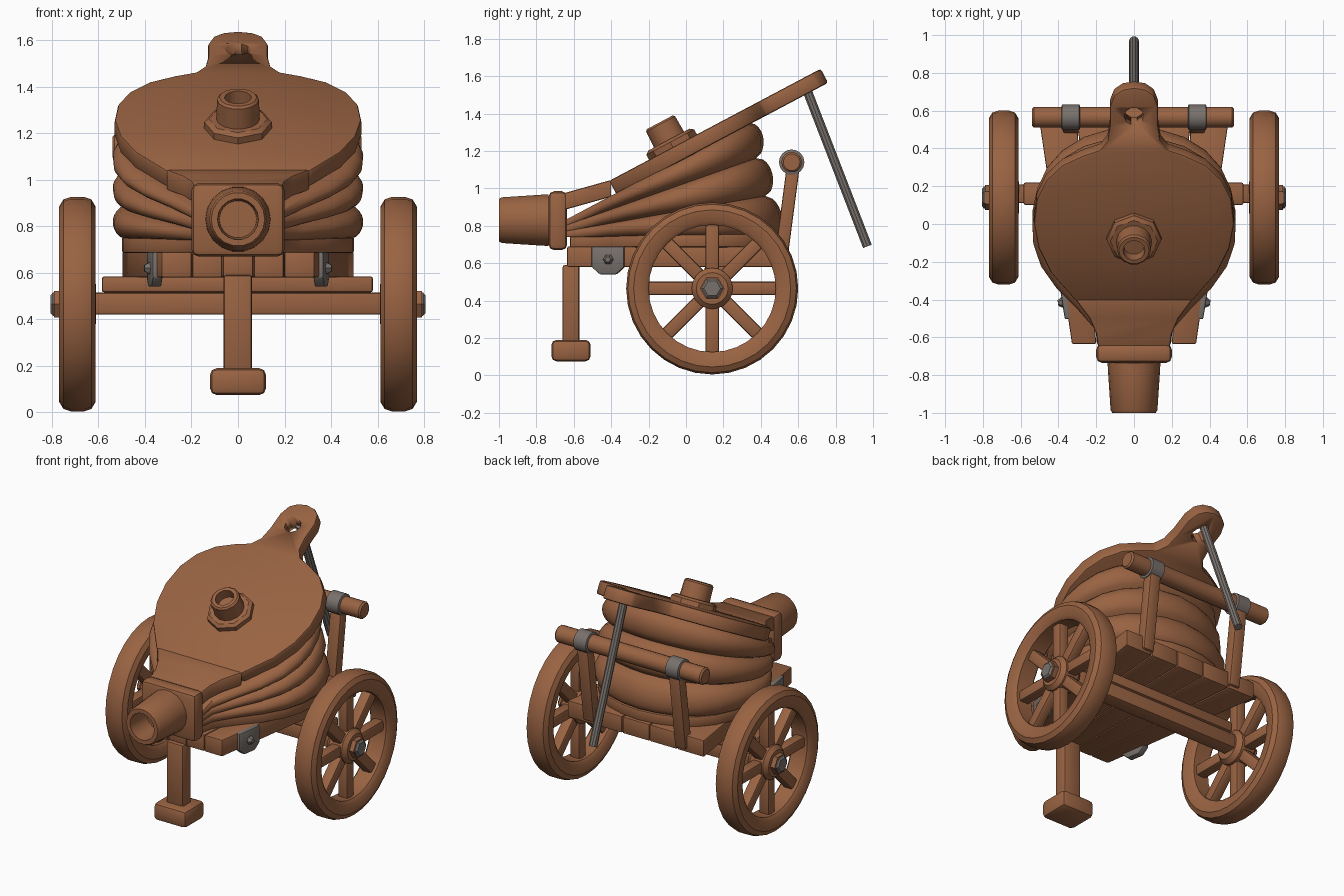
import bpy, bmesh, math
from mathutils import Vector, Matrix

cube = bpy.data.objects.get("Cube")
if cube:
    bpy.data.objects.remove(cube, do_unlink=True)


def material(name, rgb):
    m = bpy.data.materials.new(name)
    m.use_nodes = True
    m.diffuse_color = (*rgb, 1)
    m.node_tree.nodes["Principled BSDF"].inputs["Base Color"].default_value = (*rgb, 1)
    return m


WOOD = material("warm brown wood", (0.32, 0.125, 0.055))
IRON = material("dull grey iron", (0.19, 0.165, 0.15))


def finish(bm, name, mat, bevel=0.0, matrix=None):
    """Turn a bmesh into a shaded, optionally bevelled object."""
    if matrix:
        bm.transform(matrix)
    bmesh.ops.recalc_face_normals(bm, faces=bm.faces)
    mesh = bpy.data.meshes.new(name)
    bm.to_mesh(mesh)
    bm.free()
    mesh.materials.append(mat)
    ob = bpy.data.objects.new(name, mesh)
    bpy.context.collection.objects.link(ob)
    bpy.ops.object.select_all(action='DESELECT')
    ob.select_set(True)
    bpy.context.view_layer.objects.active = ob
    if bevel:
        mod = ob.modifiers.new("soft edges", 'BEVEL')
        mod.width, mod.segments, mod.limit_method = bevel, 2, 'ANGLE'
        bpy.ops.object.modifier_apply(modifier=mod.name)
    bpy.ops.object.shade_smooth_by_angle(angle=math.radians(35))
    return ob


def loft(name, rings, mat, loop=False, bevel=0.0, matrix=None):
    """Skin a list of equal rings; ends are capped unless it loops."""
    bm = bmesh.new()
    vs = [[bm.verts.new(p) for p in ring] for ring in rings]
    n = len(rings[0])
    pairs = list(zip(vs, vs[1:])) + ([(vs[-1], vs[0])] if loop else [])
    for a, b in pairs:
        for i in range(n):
            j = (i + 1) % n
            bm.faces.new((a[i], a[j], b[j], b[i]))
    if not loop:
        bm.faces.new(vs[0])
        bm.faces.new(vs[-1])
    return finish(bm, name, mat, bevel, matrix)


def along(origin, axis):
    rot = Vector(axis).to_track_quat('Z', 'Y').to_matrix().to_4x4()
    return Matrix.Translation(origin) @ rot


def lathe(name, profile, origin, axis, mat, sides=24, loop=False, bevel=0.0):
    """Spin (radius, height) points around an axis."""
    turns = [2 * math.pi * i / sides for i in range(sides)]
    rings = [[(r * math.cos(a), r * math.sin(a), h) for a in turns] for r, h in profile]
    return loft(name, rings, mat, loop, bevel, along(origin, axis))


def box(name, lo, hi, mat=WOOD, bevel=0.012, matrix=None):
    (x0, y0, z0), (x1, y1, z1) = lo, hi
    rings = [[(x0, y0, z), (x1, y0, z), (x1, y1, z), (x0, y1, z)] for z in (z0, z1)]
    return loft(name, rings, mat, bevel=bevel, matrix=matrix)


def mirrored(half):
    """Complete a right-hand outline that runs front to back."""
    return half + [(-x, y) for x, y in reversed(half) if x > 0]


# Wheels, hubs, spokes and axle bolts
AX_Y, AX_Z = 0.14, 0.465
for side, s in (("left", 1), ("right", -1)):
    centre = (s * 0.69, AX_Y, AX_Z)
    lathe(side + "_wheel_rim",
          [(0.34, -0.055), (0.36, -0.072), (0.42, -0.078), (0.45, -0.06), (0.46, -0.03),
           (0.46, 0.03), (0.45, 0.06), (0.42, 0.078), (0.36, 0.072), (0.34, 0.055)],
          centre, (s, 0, 0), WOOD, 32, loop=True)
    lathe(side + "_wheel_hub", [(0.085, -0.08), (0.11, -0.05), (0.11, 0.045), (0.085, 0.07)],
          centre, (s, 0, 0), WOOD, 20)
    for k in range(8):
        turn = Matrix.Translation(centre) @ Matrix.Rotation(k * math.pi / 4, 4, 'X')
        box(f"{side}_spoke_{k + 1}", (-0.035, -0.036, 0.08), (0.035, 0.036, 0.36), matrix=turn)
    lathe(side + "_axle_end", [(0.066, 0), (0.066, 0.1)], centre, (s, 0, 0), WOOD, 6)
    lathe(side + "_axle_bolt", [(0.058, 0.05), (0.058, 0.105), (0.045, 0.115)],
          centre, (s, 0, 0), IRON, 6)

# Axle beam and bolster
box("axle_beam", (-0.64, 0.11, 0.42), (0.64, 0.21, 0.515))
box("axle_bolster", (-0.585, 0.1, 0.515), (0.58, 0.22, 0.585))

# Tapered bed of planks
PLANKS = 5
for k in range(PLANKS):
    u0, u1 = [2 * (k + e) / PLANKS - 1 for e in (0.012, 0.988)]
    rings = [[(u0 * 0.33, -0.635, z), (u1 * 0.33, -0.635, z), (u1 * 0.5, 0.525, z), (u0 * 0.5, 0.525, z)]
             for z in (0.58, 0.69)]
    loft(f"bed_plank_{k + 1}", rings, WOOD, bevel=0.008)

# Iron clamps on the bed edges
for side, s in (("left", 1), ("right", -1)):
    m = Matrix.Translation((s * 0.358, -0.415, 0.62)) @ Matrix.Rotation(-s * 0.155, 4, 'Z')
    rings = [[(x, y * w, z) for x, y in ((-0.022, -0.088), (0.022, -0.088), (0.022, 0.088), (-0.022, 0.088))]
             for z, w in ((-0.08, 0.5), (-0.04, 1), (0.07, 1))]
    loft(side + "_bed_clamp", rings, IRON, bevel=0.008, matrix=m)
    lathe(side + "_clamp_rivet", [(0.03, 0), (0.015, 0.025)], (s * 0.378, -0.415, 0.62),
          (s, -0.155, 0), IRON, 6)

# Front leg and foot
box("front_leg", (-0.062, -0.66, 0.17), (0.06, -0.57, 0.59))
box("front_foot", (-0.12, -0.72, 0.075), (0.12, -0.51, 0.19), bevel=0.028)

# Rear posts, push bar and iron bands
for side, s in (("left", 1), ("right", -1)):
    x = s * 0.335
    rings = [[(x - 0.04, y - 0.035, z), (x + 0.04, y - 0.035, z), (x + 0.04, y + 0.035, z), (x - 0.04, y + 0.035, z)]
             for y, z in ((0.505, 0.6), (0.575, 1.13))]
    loft(side + "_rear_post", rings, WOOD, bevel=0.01)
    lathe(side + "_bar_band", [(0.056, -0.05), (0.068, -0.045), (0.068, 0.045), (0.056, 0.05)],
          (x, 0.565, 1.14), (1, 0, 0), IRON, 16)
lathe("push_bar", [(0.045, -0.54), (0.055, -0.53), (0.055, 0.52), (0.045, 0.53)],
      (0, 0.565, 1.14), (1, 0, 0), WOOD, 14)

# Tilted lid plane
SLOPE = 0.53
NORMAL = Vector((0, -SLOPE, 1)).normalized()


def lid_z(y):
    return 1.03 + SLOPE * (y + 0.43)


# Lid with handle and finger hole
lid_outline = mirrored([(0.31, -0.41), (0.44, -0.26), (0.505, -0.13), (0.53, 0.0), (0.515, 0.13),
                        (0.465, 0.23), (0.38, 0.31), (0.27, 0.36), (0.18, 0.39), (0.14, 0.44),
                        (0.128, 0.52), (0.128, 0.62), (0.105, 0.68), (0.06, 0.71), (0, 0.72)])
top = [Vector((x, y, lid_z(y))) for x, y in lid_outline]
lid = loft("lid_board", [[p - NORMAL * 0.085 for p in top], top], WOOD, bevel=0.012)
cutter = lathe("hole_cutter", [(0.052, -0.2), (0.052, 0.2)], (0, 0.57, lid_z(0.57)), NORMAL, WOOD, 10)
cut = lid.modifiers.new("handle hole", 'BOOLEAN')
cut.object, cut.operation, cut.solver = cutter, 'DIFFERENCE', 'EXACT'
bpy.context.view_layer.objects.active = lid
bpy.ops.object.modifier_apply(modifier=cut.name)
bpy.data.objects.remove(cutter, do_unlink=True)

# Valve on the lid
valve = (0, -0.07, lid_z(-0.07))
lathe("valve_flange", [(0.145, -0.02), (0.145, 0.03), (0.125, 0.045)], valve, NORMAL, WOOD, 8)
lathe("valve_cup", [(0.095, 0), (0.09, 0.14), (0.08, 0.15), (0.058, 0.15), (0.055, 0.09)],
      valve, NORMAL, WOOD, 14)

# Pleated bellows fanned between the base and the lid
bag_outline = mirrored([(0.18, -0.64), (0.2, -0.55), (0.29, -0.43), (0.4, -0.3), (0.48, -0.17),
                        (0.52, -0.04), (0.525, 0.08), (0.5, 0.2), (0.45, 0.31), (0.37, 0.4),
                        (0.26, 0.47), (0.13, 0.51), (0, 0.525)])
STEPS, PLEATS = 30, 3
rings = []
for k in range(STEPS + 1):
    t = k / STEPS
    swell = 0.9 + 0.125 * math.sqrt(abs(math.sin(PLEATS * math.pi * t)))
    ring = []
    for x, y in bag_outline:
        grip = min(1, max(0, (y + 0.64) / 0.4))
        f = 1 + (swell - 1) * grip
        px, py = x * f, y * f
        py = -0.64 + (py + 0.64) * (1 - 0.13 * t)
        low, high = 0.74, lid_z(py) - 0.085
        ring.append((px, py, low + (high - low) * t))
    rings.append(ring)
loft("bellows_bag", rings, WOOD)

# Base board under the bag
loft("base_board", [[(x * 0.95, y * 0.97, z) for x, y in bag_outline] for z in (0.685, 0.755)],
     WOOD, bevel=0.01)

# Hood joining the lid to the nozzle block
hood = mirrored([(0.19, -0.65), (0.2, -0.58), (0.235, -0.5), (0.31, -0.4)])
loft("neck_hood", [[(x, y, 0.975 + 0.28 * (y + 0.65) + dz) for x, y in hood] for dz in (-0.09, 0)],
     WOOD, bevel=0.01)

# Nozzle block and hollow nozzle
box("nozzle_block", (-0.2, -0.735, 0.67), (0.2, -0.635, 0.985), bevel=0.03)
lathe("nozzle", [(0.14, 0), (0.138, 0.04), (0.124, 0.25), (0.115, 0.265), (0.088, 0.265), (0.08, 0.1)],
      (0, -0.735, 0.83), (0, -1, 0), WOOD, 18)

# Iron pump rod hanging from the handle
foot, head = Vector((0, 0.97, 0.69)), Vector((0, 0.645, 1.53))
lathe("pump_rod", [(0.026, 0), (0.026, (head - foot).length)], foot, head - foot, IRON, 10)
